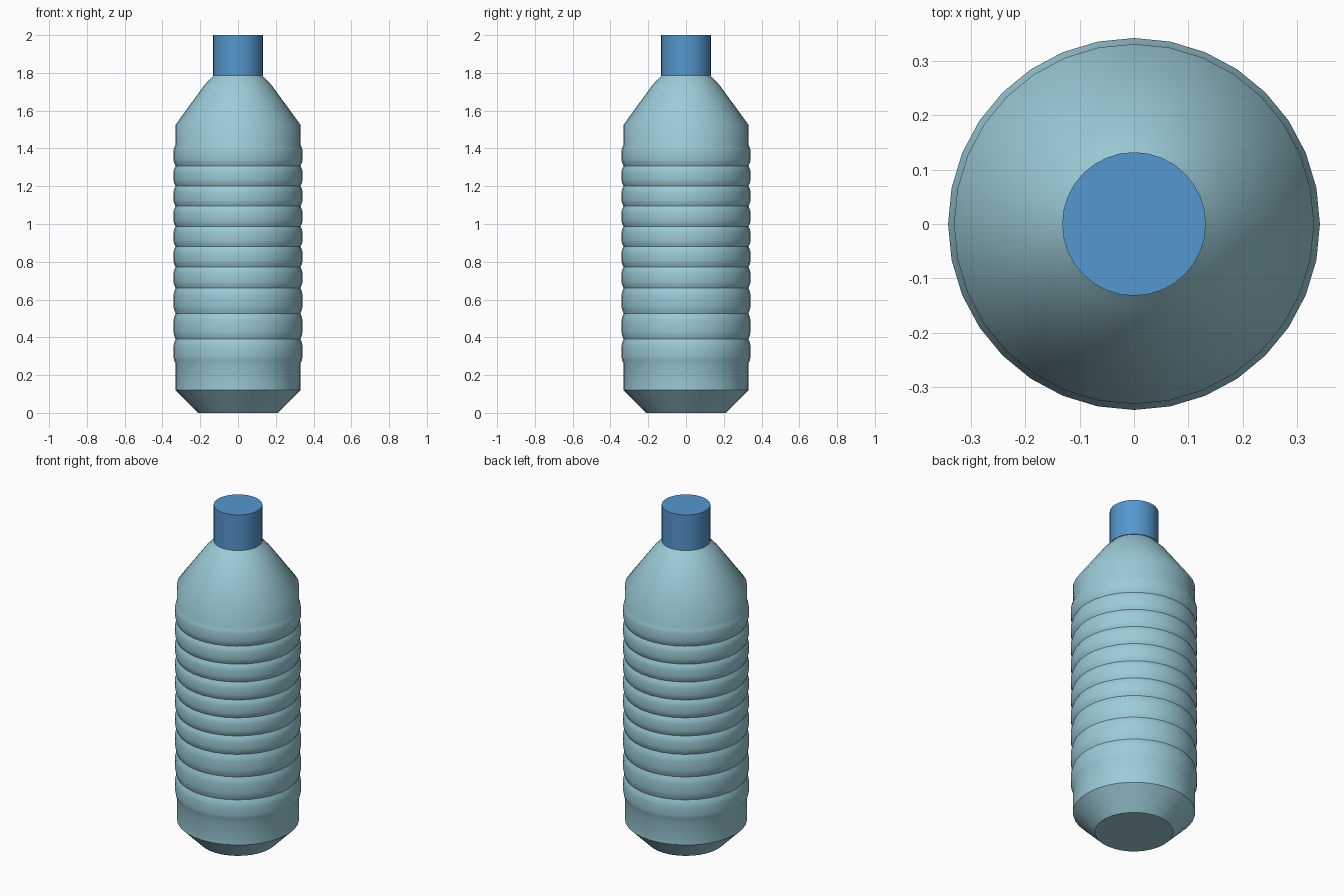
import bpy, bmesh, math

if "Cube" in bpy.data.objects:
    bpy.data.objects.remove(bpy.data.objects["Cube"])

SIDES = 32


def lathe(name, profile, color):
    """Closed surface of revolution from (radius, z) points, capped at both ends."""
    bm = bmesh.new()
    rings = []
    for r, z in profile:
        rings.append([bm.verts.new((r * math.cos(2 * math.pi * i / SIDES),
                                    r * math.sin(2 * math.pi * i / SIDES), z))
                      for i in range(SIDES)])
    for a, b in zip(rings, rings[1:]):
        for i in range(SIDES):
            j = (i + 1) % SIDES
            bm.faces.new((a[i], a[j], b[j], b[i]))
    bm.faces.new(rings[0][::-1])
    bm.faces.new(rings[-1])
    mesh = bpy.data.meshes.new(name)
    bm.to_mesh(mesh)
    bm.free()
    obj = bpy.data.objects.new(name, mesh)
    bpy.context.collection.objects.link(obj)
    mat = bpy.data.materials.new(name + "_color")
    mat.diffuse_color = color
    mat.use_nodes = True
    mat.node_tree.nodes["Principled BSDF"].inputs["Base Color"].default_value = mat.diffuse_color
    mesh.materials.append(mat)
    bpy.ops.object.select_all(action='DESELECT')
    obj.select_set(True)
    bpy.context.view_layer.objects.active = obj
    bpy.ops.object.shade_smooth_by_angle(angle=math.radians(40))
    return obj


# Bottle: chamfered base, ribbed wall, conical shoulder
R, RIB = 0.331, 0.342
profile = [(0.212, 0.0), (R, 0.12), (R, 0.26)]
grooves = [0.26, 0.39, 0.527, 0.662, 0.772, 0.88, 0.987, 1.094, 1.201, 1.308, 1.42]
for low, high in zip(grooves, grooves[1:]):
    h = high - low
    profile += [(RIB - 0.003, low + 0.16 * h), (RIB, low + 0.3 * h),
                (RIB, high - 0.3 * h), (RIB - 0.003, high - 0.16 * h),
                (R, high)]
profile += [(R, 1.525), (0.178, 1.735), (0.155, 1.76), (0.128, 1.787)]
lathe("bottle_body", profile, (0.33, 0.60, 0.68, 1))

# Screw cap
lathe("cap", [(0.132, 1.787), (0.132, 2.0)], (0.09, 0.31, 0.62, 1))
